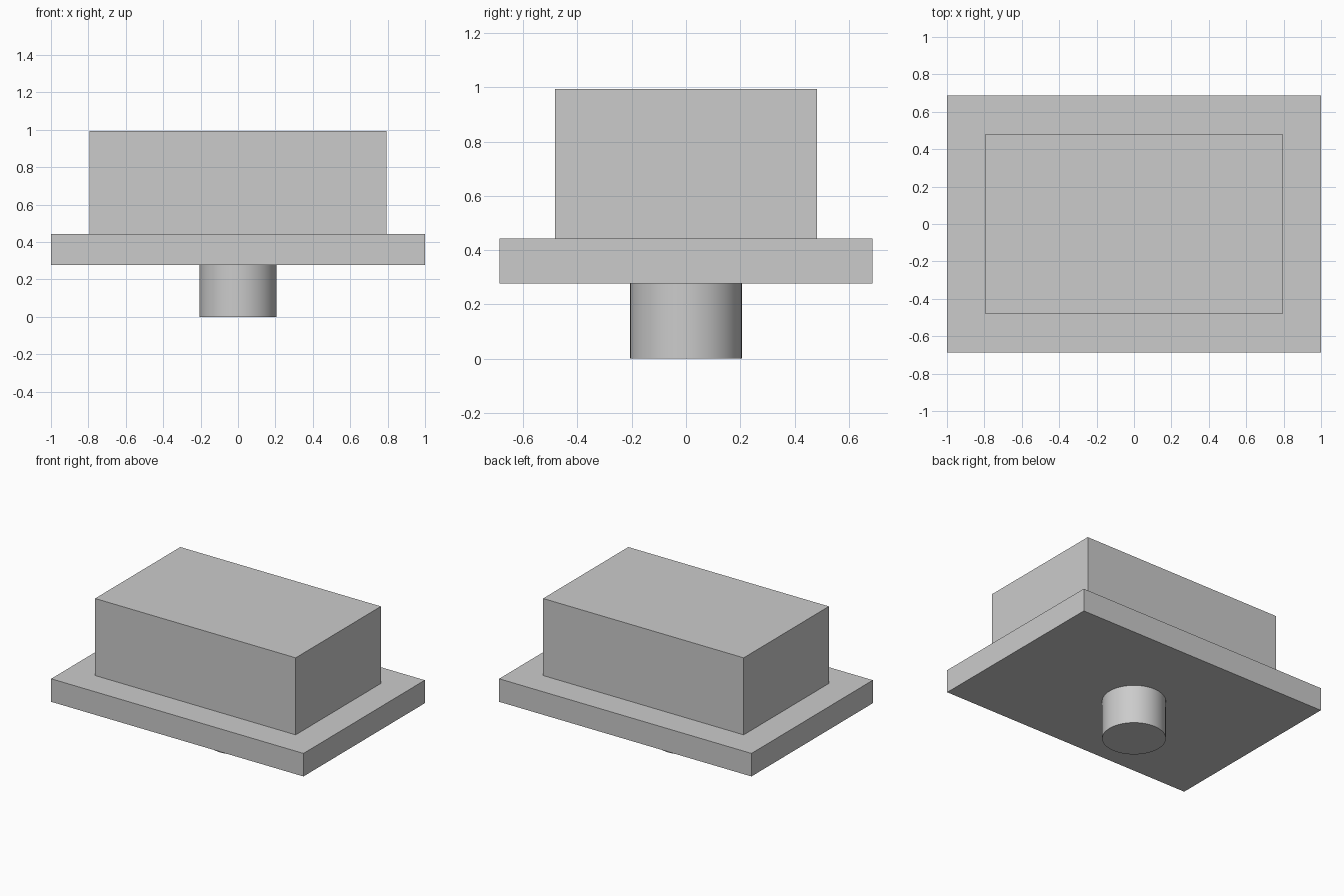
import bpy
import math

# Remove the default cube
cube = bpy.data.objects.get("Cube")
if cube:
    bpy.data.objects.remove(cube, do_unlink=True)

# Single flat colour
grey = bpy.data.materials.new("light grey")
grey.use_nodes = True
colour = (0.6, 0.6, 0.6, 1)
grey.diffuse_color = colour
grey.node_tree.nodes["Principled BSDF"].inputs["Base Color"].default_value = colour

# Heights where the parts meet
PLATE_BOTTOM, PLATE_TOP, BLOCK_TOP = 0.278, 0.443, 0.995


def box(name, width, depth, bottom, top):
    bpy.ops.mesh.primitive_cube_add(size=1, location=(0, 0, (bottom + top) / 2))
    ob = bpy.context.object
    ob.name = name
    ob.scale = (width, depth, top - bottom)
    bpy.ops.object.transform_apply(location=False, rotation=False, scale=True)
    ob.data.materials.append(grey)
    return ob


# Flange plate and the block standing on it
box("base_plate", 2, 1.374, PLATE_BOTTOM, PLATE_TOP)
box("upper_block", 1.59, 0.965, PLATE_TOP, BLOCK_TOP)

# Round peg under the plate
bpy.ops.mesh.primitive_cylinder_add(
    vertices=64, radius=0.206, depth=PLATE_BOTTOM, location=(0, 0, PLATE_BOTTOM / 2))
peg = bpy.context.object
peg.name = "round_peg"
peg.data.materials.append(grey)
bpy.ops.object.shade_smooth_by_angle(angle=math.radians(30))
